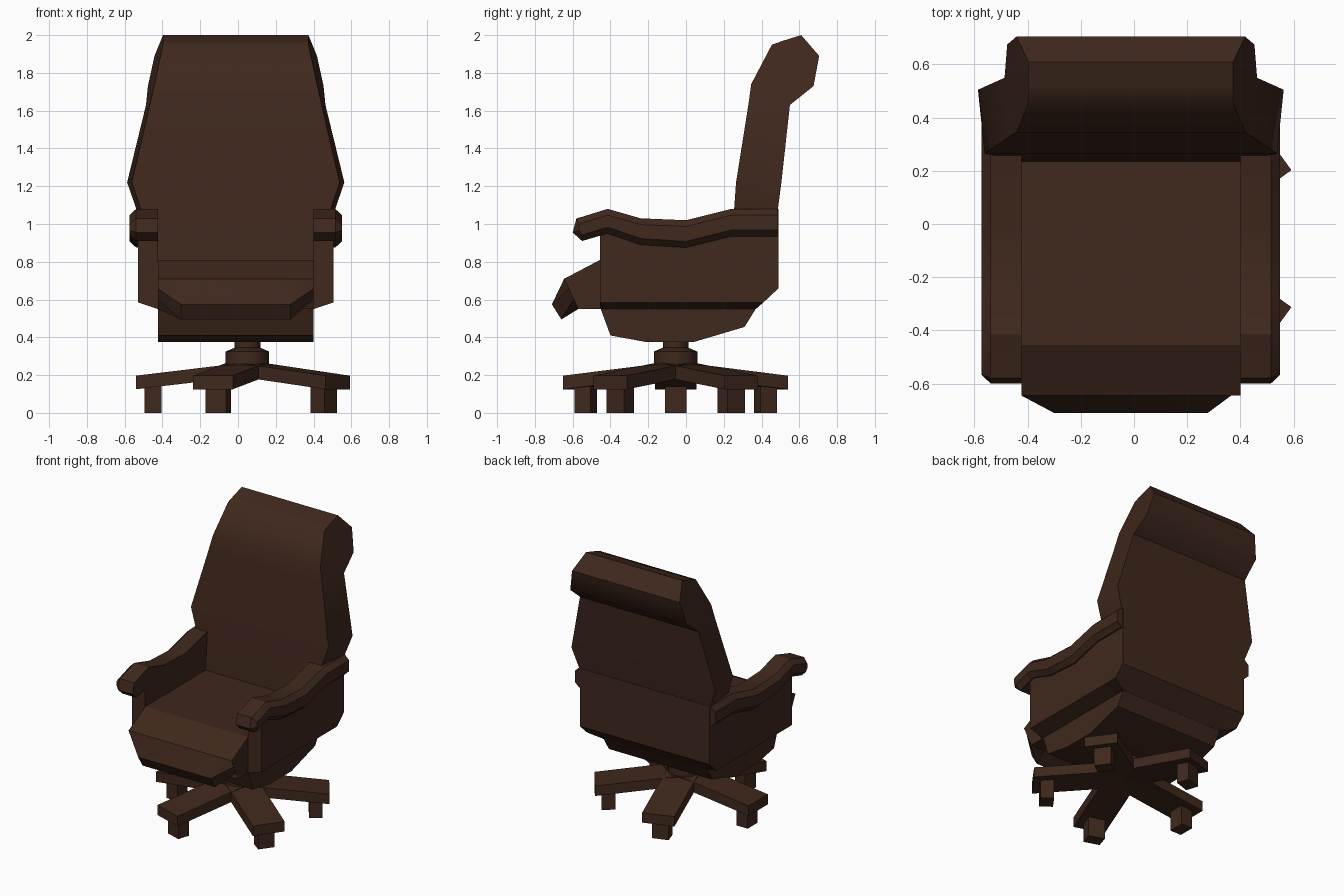
import bpy, bmesh, math
from mathutils import Matrix

if "Cube" in bpy.data.objects:
    bpy.data.objects.remove(bpy.data.objects["Cube"])

brown = bpy.data.materials.new("dark_brown")
brown.diffuse_color = (0.05, 0.021, 0.012, 1)
brown.use_nodes = True
brown.node_tree.nodes["Principled BSDF"].inputs["Base Color"].default_value = brown.diffuse_color
CX = -0.012               # middle of the seat and back
BX, BY = 0.05, -0.055     # middle of the swivel base


def finish(name, bm, angle, loc=(0, 0, 0)):
    bmesh.ops.recalc_face_normals(bm, faces=bm.faces)
    me = bpy.data.meshes.new(name)
    bm.to_mesh(me)
    bm.free()
    me.polygons.foreach_set("use_smooth", [True] * len(me.polygons))
    me.set_sharp_from_angle(angle=math.radians(angle))
    me.materials.append(brown)
    ob = bpy.data.objects.new(name, me)
    ob.location = loc
    bpy.context.collection.objects.link(ob)
    return ob


def loft(name, rings, angle=25, loc=(CX, 0, 0), matrix=None):
    """Skin a row of equal-length point rings and cap both ends."""
    bm = bmesh.new()
    vs = [[bm.verts.new(p) for p in ring] for ring in rings]
    n = len(vs[0])
    for a, b in zip(vs, vs[1:]):
        for i in range(n):
            j = (i + 1) % n
            bm.faces.new((a[i], a[j], b[j], b[i]))
    bm.faces.new(vs[0])
    bm.faces.new(vs[-1])
    if matrix:
        bm.transform(matrix)
    return finish(name, bm, angle, loc)


def side(x, profile):
    return [(x, y, z) for y, z in profile]


# Seat cushion: the nose is cut back at both front corners
nose = [(-.455, .81), (-.645, .71), (-.71, .575), (-.66, .495), (-.57, .55), (.3, .55), (.3, .81)]
flat = nose[:2] + [(-.62, .657), (-.595, .603)] + nose[4:]
loft("seat_cushion", [side(-.412, flat), side(-.29, nose), side(.29, nose), side(.412, flat)])

# Pan under the seat
pan = [(-.455, .56), (-.40, .41), (-.21, .375), (.04, .375), (.31, .455), (.375, .56)]
loft("seat_pan", [side(-.412, pan), side(.412, pan)])

# Rear shell closing the body behind the back cushion
rear_in = [(.3, 1.07), (.3, .55), (.37, .55), (.49, .66), (.49, 1.08)]
rear_out = [(.3, 1.07), (.3, .585), (.41, .585), (.49, .66), (.49, 1.08)]
loft("rear_shell", [side(-.518, rear_out), side(-.412, rear_in),
                    side(.412, rear_in), side(.518, rear_out)])

# Backrest with rolled top: rows of (front y, z, half width, rear y, z, half width)
rows = [(.235, .80, .41, .45, .80, .43),
        (.265, 1.22, .55, .505, 1.22, .575),
        (.33, 1.63, .455, .55, 1.63, .475),
        (.345, 1.74, .43, .675, 1.73, .465),
        (.455, 1.95, .385, .705, 1.89, .43),
        (.52, 1.972, .385, .61, 2.0, .385)]
loft("backrest", [[(-hf, yf, zf), (hf, yf, zf), (hr, yr, zr), (-hr, yr, zr)]
                  for yf, zf, hf, yr, zr, hr in rows], 44)

# Side panels and armrests, one per side
panel_in = [(-.455, .96), (-.455, .55), (.37, .55), (.49, .66), (.49, .96)]
panel_out = [(-.455, .96), (-.455, .585), (.41, .585), (.49, .66), (.49, .96)]
arm = [(-.60, .955, 1.0), (-.58, .935, 1.03), (-.55, .91, 1.038), (-.415, .95, 1.08),
       (-.24, .89, 1.03), (0, .875, 1.02), (.24, .935, 1.08), (.485, .935, 1.08)]


def arm_ring(x, cut):
    top = [(max(y, -.60 + cut), zt - cut) for y, zb, zt in arm[1:]]
    bottom = [(max(y, -.60 + cut), zb + cut) for y, zb, zt in arm[2:]]
    return side(x, top[::-1] + [(-.60 + cut, .955 + cut * .3)] + bottom)


for s, label in ((-1, "left"), (1, "right")):
    loft(label + "_side_panel", [side(s * .412, panel_in), side(s * .518, panel_out)])
    loft(label + "_armrest", [arm_ring(s * .412, 0), arm_ring(s * .527, 0),
                              arm_ring(s * .562, .033)], 30)


# Swivel column and hub
def cylinder(name, r1, r2, z0, z1):
    bm = bmesh.new()
    bmesh.ops.create_cone(bm, cap_ends=True, segments=12, radius1=r1, radius2=r2, depth=z1 - z0)
    finish(name, bm, 35, (BX, BY, (z0 + z1) / 2))


cylinder("hub", .115, .115, .20, .325)
cylinder("hub_collar", .115, .068, .325, .345)
cylinder("column", .068, .068, .34, .39)


# Five-star base with a foot block under each leg
def rect(x, hw, z0, z1):
    return [(x, -hw, z0), (x, hw, z0), (x, hw, z1), (x, -hw, z1)]


for k in range(5):
    turn = Matrix.Rotation(math.radians(36 + 72 * k), 4, 'Z')
    loft(f"base_leg_{k + 1}", [rect(0, .11, .195, .268), rect(.59, .11, .125, .197)],
         loc=(BX, BY, 0), matrix=turn)
    loft(f"foot_{k + 1}", [rect(.455, .057, 0, .15), rect(.545, .057, 0, .15)],
         loc=(BX, BY, 0), matrix=turn)
